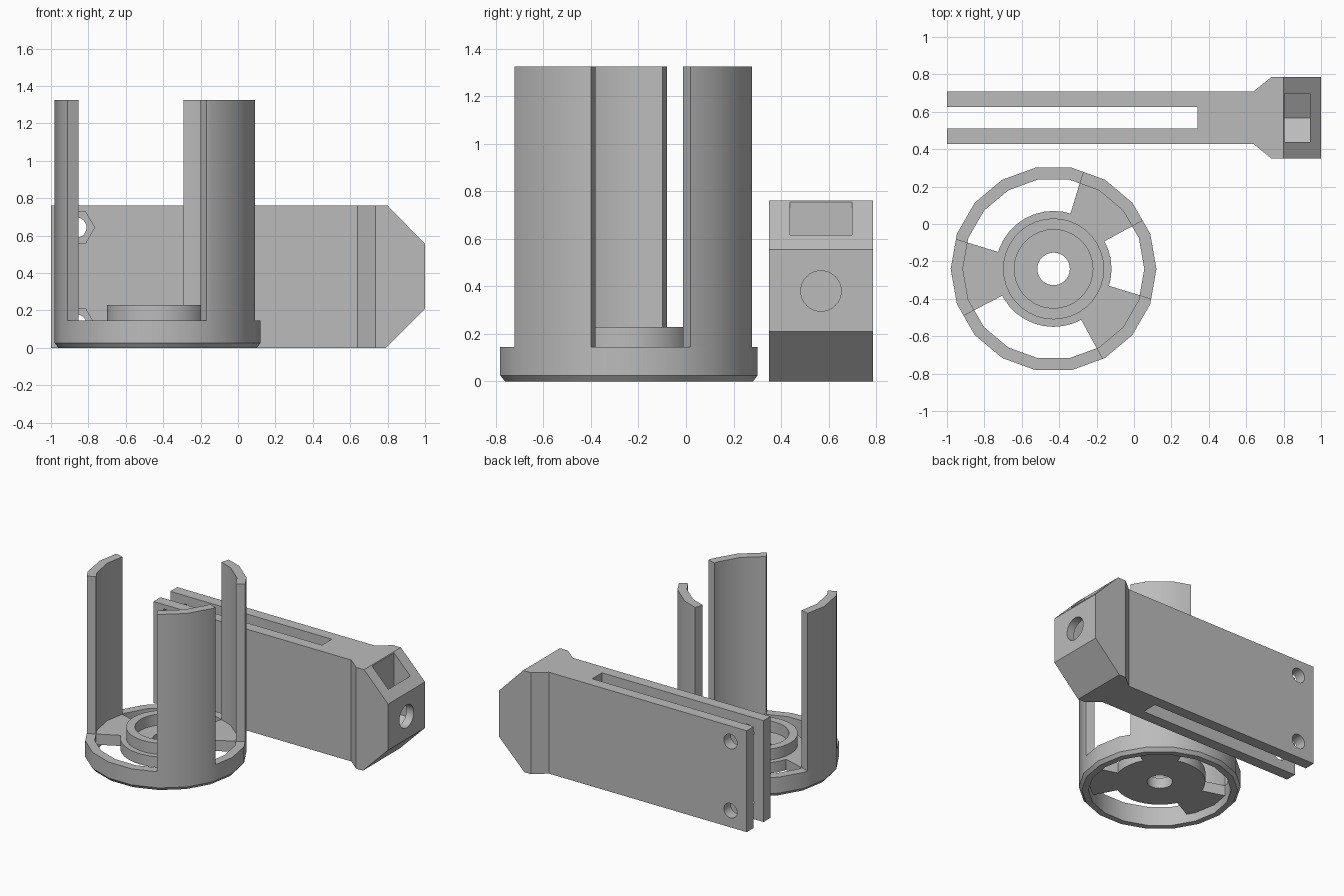
import bpy, bmesh
from math import sin, cos, pi, radians
from mathutils import Vector

if "Cube" in bpy.data.objects:
    bpy.data.objects.remove(bpy.data.objects["Cube"], do_unlink=True)

grey = bpy.data.materials.new("plain grey")
grey.use_nodes = True
grey.diffuse_color = (0.5, 0.5, 0.5, 1)
grey.node_tree.nodes["Principled BSDF"].inputs["Base Color"].default_value = (0.5, 0.5, 0.5, 1)

CUP = Vector((-0.43, -0.24, 0))
SIDES = 18


def finish(name, bm, location=(0, 0, 0)):
    bmesh.ops.recalc_face_normals(bm, faces=bm.faces)
    mesh = bpy.data.meshes.new(name)
    bm.to_mesh(mesh)
    bm.free()
    mesh.materials.append(grey)
    obj = bpy.data.objects.new(name, mesh)
    obj.location = location
    bpy.context.collection.objects.link(obj)
    return obj


def smooth(obj):
    bpy.ops.object.select_all(action="DESELECT")
    obj.select_set(True)
    bpy.context.view_layer.objects.active = obj
    bpy.ops.object.shade_smooth_by_angle(angle=radians(30))


def prism(name, outline, axis, lo, hi, location=(0, 0, 0)):
    """Extrude an outline along an axis; the outline uses the other two axes in order."""
    bm = bmesh.new()

    def point(a, b, h):
        co = [a, b]
        co.insert("xyz".index(axis), h)
        return bm.verts.new(co)

    low = [point(a, b, lo) for a, b in outline]
    high = [point(a, b, hi) for a, b in outline]
    bm.faces.new(low)
    bm.faces.new(high)
    for i in range(len(low)):
        j = (i + 1) % len(low)
        bm.faces.new((low[i], low[j], high[j], high[i]))
    return finish(name, bm, location)


def revolve(name, profile, sides, location):
    bm = bmesh.new()
    rings = [[bm.verts.new((r * cos(2 * pi * i / sides), r * sin(2 * pi * i / sides), z))
              for r, z in profile] for i in range(sides)]
    for i in range(sides):
        a, b = rings[i], rings[(i + 1) % sides]
        for k in range(len(profile)):
            m = (k + 1) % len(profile)
            bm.faces.new((a[k], b[k], b[m], a[m]))
    return finish(name, bm, location)


def circle(a, b, r, sides, turn=0):
    return [(a + r * cos(2 * pi * i / sides + turn), b + r * sin(2 * pi * i / sides + turn))
            for i in range(sides)]


def arc(r, start, end):
    """Part of a regular polygon, from one angle to another."""
    step = 360 // SIDES
    angles = [start] + [a for a in range(-360, 720, step) if start < a < end] + [end]
    pts = []
    for a in angles:
        rr = r * cos(radians(step / 2)) / cos(radians(a % step - step / 2))
        pts.append((rr * cos(radians(a)), rr * sin(radians(a))))
    return pts


def combine(obj, tool, operation):
    mod = obj.modifiers.new("cut", "BOOLEAN")
    mod.operation = operation
    mod.solver = "EXACT"
    mod.object = tool
    bpy.context.view_layer.objects.active = obj
    bpy.ops.object.modifier_apply(modifier=mod.name)
    bpy.data.objects.remove(tool, do_unlink=True)


# Cage: chamfered base ring
R_OUT, R_IN, RIM, TOP = 0.55, 0.485, 0.145, 1.325
smooth(revolve("base_ring", [(0.53, 0), (R_OUT, 0.025), (R_OUT, RIM), (R_IN, RIM), (R_IN, 0)],
               SIDES, CUP))

# Cage: raised hub with collar and bore
FLOOR = 0.065
smooth(revolve("hub", [(0.087, FLOOR), (0.31, FLOOR), (0.31, RIM), (0.27, RIM), (0.27, 0.228),
                       (0.21, 0.228), (0.21, RIM), (0.087, RIM)], 36, CUP))

# Cage: three spokes, each carrying a tall curved wall
for name, start in (("left_back", 28.5), ("right", 163), ("left_front", 298.5)):
    end = start + 44.5
    smooth(prism("spoke_" + name, arc(R_IN, start, end) + arc(0.3, start, end)[::-1],
                 "z", FLOOR, RIM, CUP))
    smooth(prism("wall_" + name, arc(R_OUT, start, end) + arc(R_IN, start, end)[::-1],
                 "z", RIM, TOP, CUP))

# Clamp arm: forked plan outline with a wider head
MID = 0.568
half = [(0.34, 0.058), (-1, 0.058), (-1, 0.141), (0.64, 0.141), (0.735, 0.218), (1, 0.218)]
plan = [(x, MID + y) for x, y in half] + [(x, MID - y) for x, y in reversed(half)]
arm = prism("clamp_arm", plan, "z", 0, 0.76)

# Sloped corners of the head
side = [(-1.1, -0.1), (0.69, -0.1), (1, 0.21), (1, 0.555), (0.7, 0.863), (-1.1, 0.863)]
combine(arm, prism("head_slope", side, "y", 0, 1.2), "INTERSECT")

# Nut slot in the head, open at the top with a pointed bottom
slot = [(MID - 0.13, 0.9), (MID - 0.13, 0.305), (MID, 0.23), (MID + 0.13, 0.305), (MID + 0.13, 0.9)]
combine(arm, prism("nut_slot", slot, "x", 0.805, 0.94), "DIFFERENCE")

# Screw hole along the head
combine(arm, prism("screw_hole", circle(MID, 0.38, 0.085, 32), "x", 0.6, 1.1), "DIFFERENCE")

# Cross holes through the fork with hexagonal recesses on the front
for z in (0.125, 0.643):
    combine(arm, prism("cross_hole", circle(-0.865, z, 0.055, 24), "y", 0.3, 0.9), "DIFFERENCE")
    combine(arm, prism("nut_recess", circle(-0.865, z, 0.098, 6), "y", 0.3, 0.467), "DIFFERENCE")
smooth(arm)
